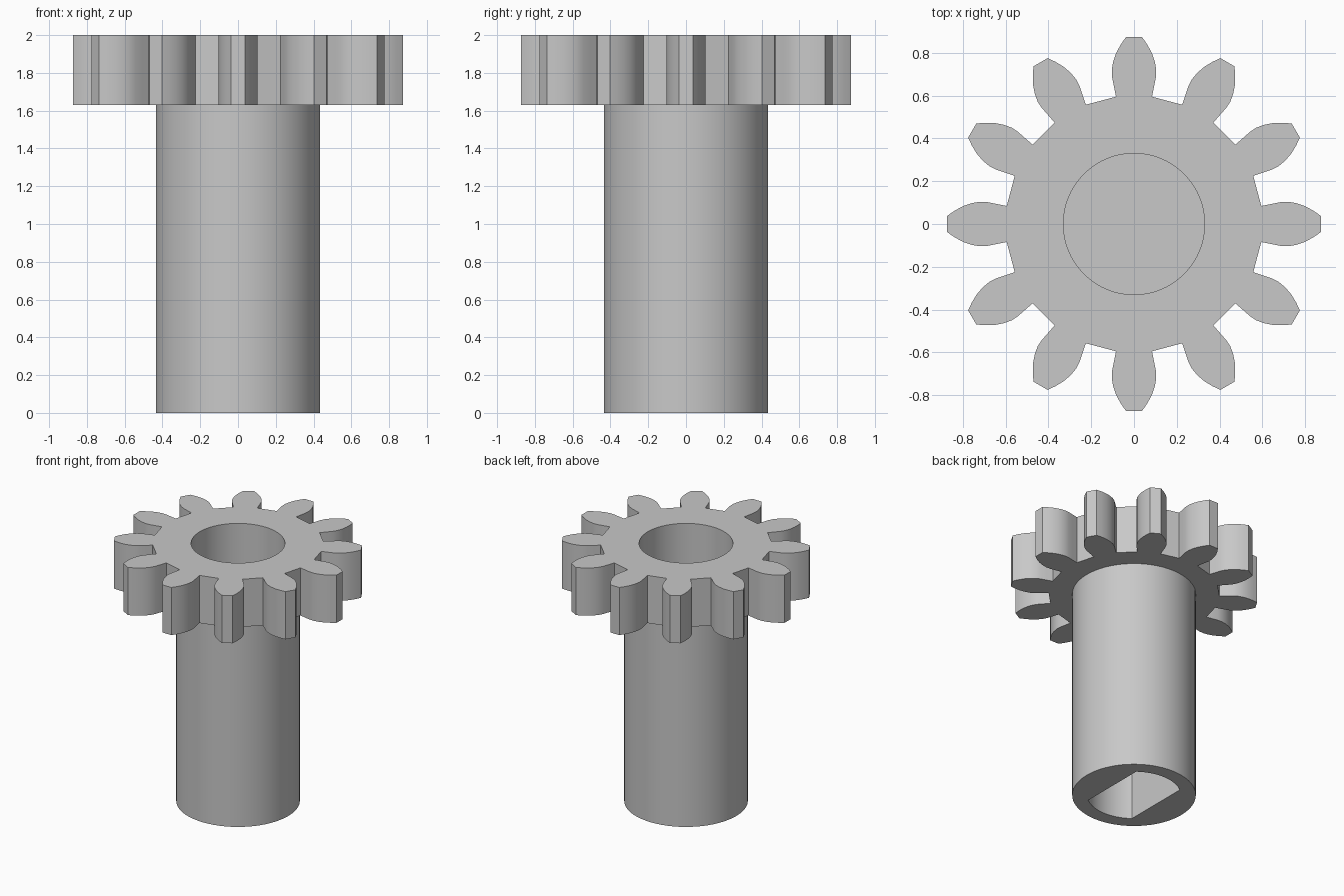
import bpy, bmesh
from math import sin, cos, pi, radians, atan2, asin
from mathutils import Matrix, Vector

old = bpy.data.objects.get("Cube")
if old:
    bpy.data.objects.remove(old, do_unlink=True)

TOP, GEAR_Z = 2.0, 1.63
SHAFT_R, BORE_R, FLAT_X = 0.435, 0.33, 0.2
BORE_FLOOR, SLOT_CEILING = 1.2, 0.8
TEETH = 12

# Half tooth, root to tip: (distance from the axis, half width)
FLANK = [(0.595, 0.084), (0.64, 0.093), (0.685, 0.102), (0.72, 0.104),
         (0.76, 0.097), (0.8, 0.083), (0.84, 0.061), (0.873, 0.038)]


def circle(radius, count=64):
    return [(radius * cos(2 * pi * i / count), radius * sin(2 * pi * i / count))
            for i in range(count)]


def gear_outline():
    tooth = [(d, -w) for d, w in FLANK] + [(d, w) for d, w in reversed(FLANK)]
    points = []
    for i in range(TEETH):
        turn = Matrix.Rotation(2 * pi * i / TEETH, 2)
        points += [tuple(turn @ Vector(p)) for p in tooth]
    return points


def slot_outline(steps=16):
    # Circle cut by two parallel flats
    half = asin(FLAT_X / BORE_R)
    points = []
    for middle in (pi / 2, -pi / 2):
        for i in range(steps + 1):
            a = middle - half + 2 * half * i / steps
            points.append((BORE_R * cos(a), BORE_R * sin(a)))
    return points


bm = bmesh.new()


def prism_wall(outline, low, high):
    """Upright wall along an outline; returns its bottom and top edge loops."""
    n = len(outline)
    rings = [[bm.verts.new((x, y, z)) for x, y in outline] for z in (low, high)]
    for i in range(n):
        j = (i + 1) % n
        bm.faces.new((rings[0][i], rings[0][j], rings[1][j], rings[1][i]))
    return [[bm.edges.get((r[i], r[(i + 1) % n])) for i in range(n)] for r in rings]


def cap(*loops):
    """Flat face between edge loops at one height."""
    bmesh.ops.triangle_fill(bm, use_beauty=True, use_dissolve=False,
                            edges=[e for loop in loops for e in loop],
                            normal=(0, 0, 1))


# Walls of the toothed head, shaft, round bore and flat-sided slot
gear_low, gear_top = prism_wall(gear_outline(), GEAR_Z, TOP)
shaft_low, shaft_top = prism_wall(circle(SHAFT_R), 0, GEAR_Z)
bore_low, bore_top = prism_wall(circle(BORE_R), BORE_FLOOR, TOP)
slot_low, slot_top = prism_wall(slot_outline(), 0, SLOT_CEILING)

# Flat ends
cap(gear_top, bore_top)
cap(gear_low, shaft_top)
cap(shaft_low, slot_low)
cap(bore_low)
cap(slot_top)
bmesh.ops.recalc_face_normals(bm, faces=bm.faces)

# The recesses are part of the same closed surface only where they meet the caps
mesh = bpy.data.meshes.new("pinion_gear_shaft")
bm.to_mesh(mesh)
bm.free()

grey = bpy.data.materials.new("light grey")
grey.use_nodes = True
colour = (0.58, 0.58, 0.58, 1)
grey.diffuse_color = colour
grey.node_tree.nodes["Principled BSDF"].inputs["Base Color"].default_value = colour
mesh.materials.append(grey)

pinion = bpy.data.objects.new("pinion_gear_shaft", mesh)
bpy.context.collection.objects.link(pinion)
bpy.ops.object.select_all(action="DESELECT")
pinion.select_set(True)
bpy.context.view_layer.objects.active = pinion
bpy.ops.object.shade_smooth_by_angle(angle=radians(30))
